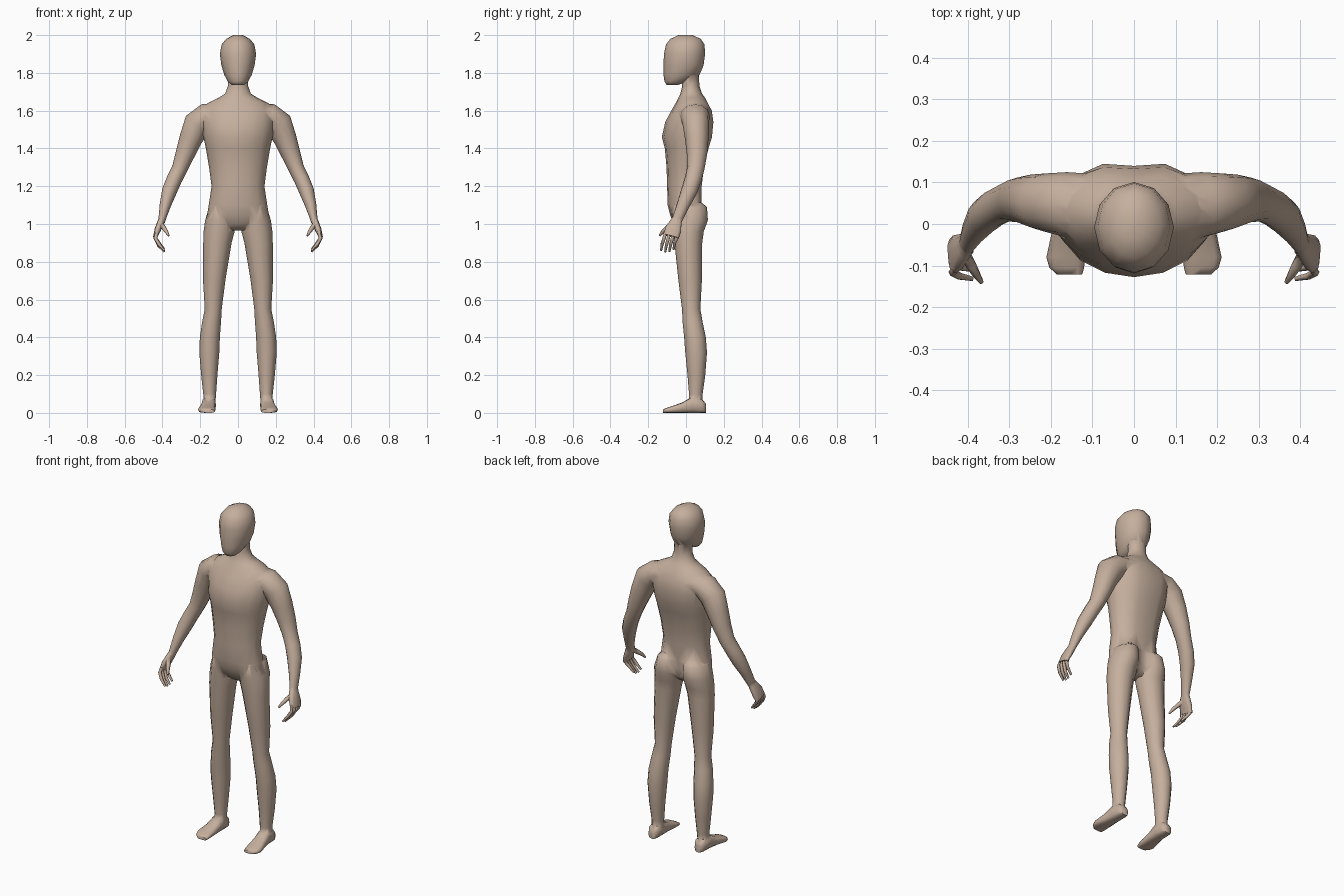
import bpy, bmesh, math
from mathutils import Vector

skin = bpy.data.materials.new("tan skin")
skin.diffuse_color = (0.56, 0.43, 0.34, 1)
X, Y, Z = Vector((1, 0, 0)), Vector((0, 1, 0)), Vector((0, 0, 1))


def loft(name, rings, sides=12, power=2.0):
    """Closed skin over rings of (centre, half axis u, half axis v, groove depth at +v)."""
    bm = bmesh.new()
    loops = []
    for c, u, v, groove in rings:
        loop = []
        for i in range(sides):
            a = 2 * math.pi * i / sides
            ca, sa = math.cos(a), math.sin(a)
            cu = math.copysign(abs(ca) ** (2 / power), ca)
            sv = math.copysign(abs(sa) ** (2 / power), sa)
            p = c + u * cu + v * sv
            if groove and sa > 0.999:
                p -= v.normalized() * groove
            loop.append(bm.verts.new(p))
        loops.append(loop)
    for a, b in zip(loops, loops[1:]):
        for i in range(sides):
            j = (i + 1) % sides
            bm.faces.new((a[i], a[j], b[j], b[i]))
    bm.faces.new(loops[0])
    bm.faces.new(loops[-1])
    bmesh.ops.recalc_face_normals(bm, faces=bm.faces)
    me = bpy.data.meshes.new(name)
    bm.to_mesh(me)
    bm.free()
    me.materials.append(skin)
    ob = bpy.data.objects.new(name, me)
    bpy.context.collection.objects.link(ob)
    return ob


def level(rows):
    """Horizontal rings from (z, centre x, half width, front y, back y, groove)."""
    return [(Vector((x, (f + b) / 2, z)), X * w, Y * ((b - f) / 2), g)
            for z, x, w, f, b, g in rows]


def along(rows, side):
    """Rings square to a path, from (x, y, z, half width, half depth)."""
    pts = [Vector((r[0] * side, r[1], r[2])) for r in rows]
    out = []
    for i, r in enumerate(rows):
        t = (pts[min(i + 1, len(pts) - 1)] - pts[max(i - 1, 0)]).normalized()
        v = (Y - t * Y.dot(t)).normalized()
        out.append((pts[i], t.cross(v) * r[3], v * r[4], 0))
    return out


def join(base, part):
    """Weld a part into the base and drop the helper."""
    mod = base.modifiers.new("weld", 'BOOLEAN')
    mod.operation, mod.solver, mod.object = 'UNION', 'EXACT', part
    deps = bpy.context.evaluated_depsgraph_get()
    me = bpy.data.meshes.new_from_object(base.evaluated_get(deps))
    base.modifiers.clear()
    base.data = me
    bpy.data.objects.remove(part)


# torso and neck
body = loft("body", level([
    (0.965, 0, 0.07, -0.03, 0.04, 0), (1.00, 0, 0.150, -0.065, 0.075, 0),
    (1.05, 0, 0.163, -0.085, 0.085, 0.01), (1.10, 0, 0.155, -0.097, 0.088, 0.01),
    (1.20, 0, 0.140, -0.100, 0.090, 0.012), (1.30, 0, 0.153, -0.103, 0.103, 0.015),
    (1.40, 0, 0.170, -0.112, 0.128, 0.015), (1.46, 0, 0.183, -0.128, 0.148, 0.015),
    (1.54, 0, 0.195, -0.110, 0.155, 0.015), (1.60, 0, 0.195, -0.078, 0.145, 0.012),
    (1.64, 0, 0.160, -0.055, 0.122, 0.01), (1.67, 0, 0.100, -0.040, 0.100, 0),
    (1.69, 0, 0.068, -0.030, 0.085, 0), (1.73, 0, 0.054, -0.020, 0.071, 0),
    (1.80, 0, 0.052, -0.020, 0.068, 0)]), 16)

# head
join(body, loft("head", level([
    (1.735, 0, 0.032, -0.102, -0.045, 0), (1.755, 0, 0.054, -0.114, 0.010, 0),
    (1.79, 0, 0.073, -0.119, 0.072, 0), (1.84, 0, 0.088, -0.119, 0.093, 0),
    (1.90, 0, 0.096, -0.117, 0.101, 0), (1.95, 0, 0.087, -0.106, 0.098, 0),
    (1.98, 0, 0.063, -0.083, 0.078, 0), (2.0, 0, 0.025, -0.040, 0.035, 0)]), 12))

for s in (1, -1):
    # leg with buttock
    join(body, loft("leg", level([
        (1.115, s * 0.080, 0.040, -0.04, 0.080, 0), (1.09, s * 0.086, 0.066, -0.075, 0.111, 0),
        (1.02, s * 0.093, 0.081, -0.072, 0.116, 0), (0.96, s * 0.100, 0.082, -0.065, 0.094, 0),
        (0.90, s * 0.109, 0.075, -0.061, 0.086, 0), (0.70, s * 0.126, 0.059, -0.040, 0.084, 0),
        (0.55, s * 0.131, 0.045, -0.021, 0.076, 0), (0.48, s * 0.140, 0.050, -0.018, 0.088, 0),
        (0.40, s * 0.149, 0.053, -0.010, 0.105, 0), (0.32, s * 0.152, 0.053, -0.004, 0.111, 0),
        (0.20, s * 0.152, 0.043, 0.008, 0.102, 0), (0.10, s * 0.150, 0.034, 0.016, 0.088, 0),
        (0.03, s * 0.152, 0.030, 0.012, 0.086, 0)]), 12))
    # foot, from heel to toe: (y, centre x, half width, top z)
    foot = [(0.105, 0.153, 0.022, 0.050), (0.085, 0.153, 0.034, 0.072), (0.03, 0.154, 0.037, 0.085),
            (-0.02, 0.158, 0.040, 0.055), (-0.08, 0.165, 0.046, 0.034), (-0.105, 0.162, 0.042, 0.026),
            (-0.122, 0.155, 0.030, 0.018)]
    join(body, loft("foot", [(Vector((s * x, y, h / 2)), X * w, Z * (h / 2), 0)
                             for y, x, w, h in foot], 12, 3.0))
    # arm
    join(body, loft("arm", along([
        (0.09, 0.045, 1.59, 0.055, 0.075), (0.165, 0.047, 1.572, 0.068, 0.078),
        (0.215, 0.052, 1.53, 0.074, 0.070), (0.25, 0.057, 1.45, 0.061, 0.062),
        (0.28, 0.058, 1.37, 0.051, 0.054), (0.308, 0.052, 1.295, 0.042, 0.046),
        (0.338, 0.037, 1.235, 0.041, 0.045), (0.363, 0.017, 1.175, 0.040, 0.043),
        (0.385, -0.015, 1.10, 0.030, 0.034), (0.401, -0.044, 1.03, 0.020, 0.028),
        (0.405, -0.052, 1.01, 0.018, 0.027)], s), 12))
    # palm
    join(body, loft("palm", along([
        (0.399, -0.040, 1.04, 0.015, 0.022), (0.408, -0.053, 1.01, 0.019, 0.032),
        (0.425, -0.068, 0.97, 0.017, 0.044), (0.437, -0.078, 0.935, 0.012, 0.043)], s), 10, 2.6))
    # fingers
    for i in range(4):
        y, drop = -0.112 + 0.022 * i, (0.008, 0, 0.002, 0.014)[i]
        join(body, loft("finger", along([
            (0.430, y + 0.004, 0.955, 0.010, 0.010), (0.437, y - 0.004, 0.925, 0.010, 0.010),
            (0.420, y - 0.014, 0.887 + drop, 0.009, 0.009),
            (0.390, y - 0.020, 0.852 + drop, 0.005, 0.006)], s), 6))
    # thumb
    join(body, loft("thumb", along([
        (0.412, -0.065, 1.005, 0.013, 0.015), (0.393, -0.098, 0.980, 0.012, 0.014),
        (0.379, -0.122, 0.960, 0.010, 0.010), (0.367, -0.140, 0.938, 0.005, 0.006)], s), 6))

# smooth skin
bpy.context.view_layer.objects.active = body
body.select_set(True)
bpy.ops.object.shade_smooth_by_angle(angle=math.radians(65))
